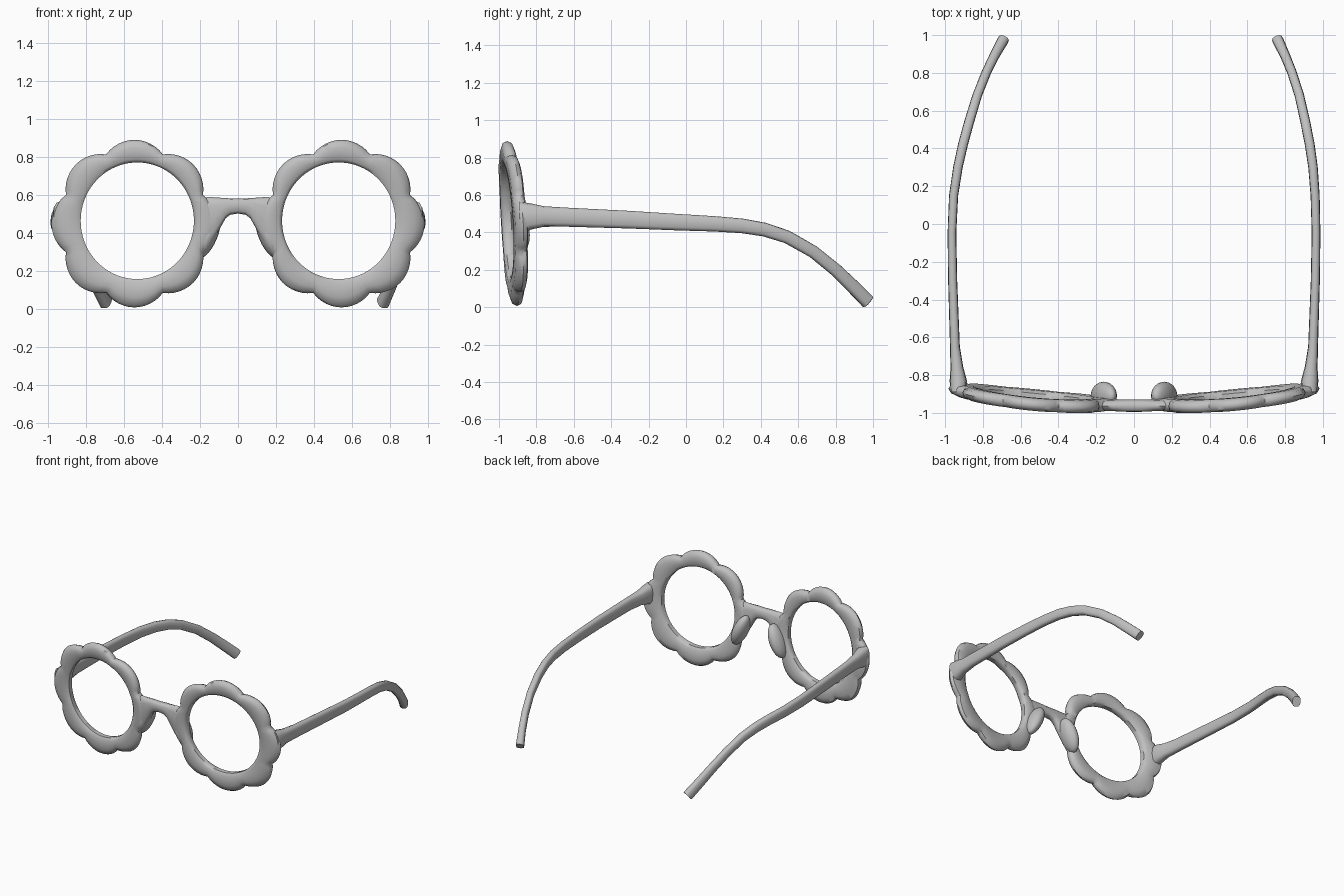
import bpy, bmesh, math
from mathutils import Vector

cube = bpy.data.objects.get("Cube")
if cube:
    bpy.data.objects.remove(cube)

grey = bpy.data.materials.new("frame grey")
grey.use_nodes = True
COLOUR = (0.53, 0.53, 0.53, 1)
grey.diffuse_color = COLOUR
grey.node_tree.nodes["Principled BSDF"].inputs["Base Color"].default_value = COLOUR


def finish(obj):
    obj.data.materials.append(grey)
    bpy.ops.object.select_all(action='DESELECT')
    obj.select_set(True)
    bpy.context.view_layer.objects.active = obj
    bpy.ops.object.shade_smooth_by_angle(angle=math.radians(50))


def loft(name, rings, closed=False):
    """Skin a list of equal-length point rings, closed up or capped."""
    bm = bmesh.new()
    loops = [[bm.verts.new(p) for p in ring] for ring in rings]
    n = len(loops[0])
    pairs = list(zip(loops, loops[1:]))
    if closed:
        pairs.append((loops[-1], loops[0]))
    else:
        bm.faces.new(loops[0])
        bm.faces.new(loops[-1])
    for a, b in pairs:
        for i in range(n):
            j = (i + 1) % n
            bm.faces.new((a[i], a[j], b[j], b[i]))
    bmesh.ops.recalc_face_normals(bm, faces=bm.faces)
    mesh = bpy.data.meshes.new(name)
    bm.to_mesh(mesh)
    bm.free()
    obj = bpy.data.objects.new(name, mesh)
    bpy.context.collection.objects.link(obj)
    finish(obj)


def front_y(x, z):
    """The front curves back at the sides and leans slightly."""
    return -0.957 + 0.09 * x * x - 0.06 * (z - 0.45)


def oval(count=12):
    """Soft rectangular cross-section with unit half sizes."""
    for i in range(count):
        a = math.tau * i / count
        c, s = math.cos(a), math.sin(a)
        yield (math.copysign(abs(c) ** 0.7, c), math.copysign(abs(s) ** 0.7, s))


def make_rim(name, side):
    """Eight-petal ring with a round lens opening."""
    section = [(0, -0.018), (0.15, -0.033), (0.65, -0.034), (0.92, -0.022), (1, 0),
               (0.92, 0.022), (0.65, 0.034), (0.15, 0.033), (0, 0.018)]
    rings = []
    for i in range(96):
        a = math.tau * i / 96
        outer = 0.39 + 0.047 * abs(math.cos(4 * a)) ** 0.85
        ring = []
        for t, depth in section:
            # The opening sits slightly nearer the nose than the petals
            rx = 0.298 + (outer - 0.298) * t
            rz = 0.307 + (outer + 0.004 - 0.307) * t
            x = 0.53 + 0.015 * t + rx * math.cos(a)
            z = 0.462 - 0.015 * t + rz * math.sin(a)
            ring.append((side * x, front_y(x, z) + depth, z))
        rings.append(ring)
    loft(name, rings, closed=True)


def make_temple(name, side):
    """Side arm swept along a bent path: x, y, z, half width, half height."""
    path = [(0.93, -0.89, 0.48, 0.042, 0.085), (0.93, -0.83, 0.485, 0.046, 0.07),
            (0.938, -0.76, 0.485, 0.034, 0.055), (0.948, -0.65, 0.482, 0.026, 0.051),
            (0.96, -0.3, 0.468, 0.024, 0.047), (0.964, -0.05, 0.455, 0.023, 0.044),
            (0.957, 0.15, 0.446, 0.024, 0.041), (0.94, 0.3, 0.435, 0.025, 0.039),
            (0.918, 0.42, 0.415, 0.026, 0.037), (0.89, 0.54, 0.376, 0.026, 0.035),
            (0.853, 0.68, 0.297, 0.025, 0.034), (0.81, 0.8, 0.2, 0.025, 0.035),
            (0.77, 0.89, 0.113, 0.026, 0.037), (0.728, 0.972, 0.03, 0.03, 0.038)]
    centres = []
    for x, y, z, w, h in path:
        # Both arm tips swing slightly to the same side
        bend = max(0, (y - 0.1) / 0.9)
        centres.append(Vector((side * x + 0.035 * bend, y, z)))
    rings = []
    for i, c in enumerate(centres):
        tangent = centres[min(i + 1, len(path) - 1)] - centres[max(i - 1, 0)]
        if i < 2:
            tangent = Vector((0, 1, 0))
        across = tangent.cross(Vector((0, 0, 1))).normalized()
        up = across.cross(tangent).normalized()
        w, h = path[i][3:]
        rings.append([c + across * u * w + up * v * h for u, v in oval()])
    loft(name, rings)


def make_bridge():
    """Nose bridge arching down into both rims: x, bottom, top."""
    half = [(0, 0.5, 0.578), (0.04, 0.494, 0.58), (0.065, 0.475, 0.581),
            (0.09, 0.43, 0.583), (0.12, 0.375, 0.585), (0.15, 0.325, 0.588),
            (0.2, 0.25, 0.58)]
    stations = [(-x, b, t) for x, b, t in reversed(half[1:])] + half
    rings = []
    for x, bottom, top in stations:
        mid, h = (bottom + top) / 2, (top - bottom) / 2
        rings.append([(x, front_y(x, mid + v * h) + 0.032 * u, mid + v * h)
                      for u, v in oval()])
    loft("bridge", rings)


def make_nose_pad(name, side):
    """Soft swelling behind the lower bridge, leaning out towards its foot."""
    bpy.ops.mesh.primitive_uv_sphere_add(segments=20, ring_count=12,
                                         location=(side * 0.16, -0.91, 0.385))
    pad = bpy.context.object
    pad.name = name
    pad.scale = (0.052, 0.075, 0.13)
    pad.rotation_euler = (0, side * -0.4, 0)
    finish(pad)


for label, side in (("left", 1), ("right", -1)):
    make_rim(label + "_rim", side)
    make_temple(label + "_temple", side)
    make_nose_pad(label + "_nose_pad", side)
make_bridge()
